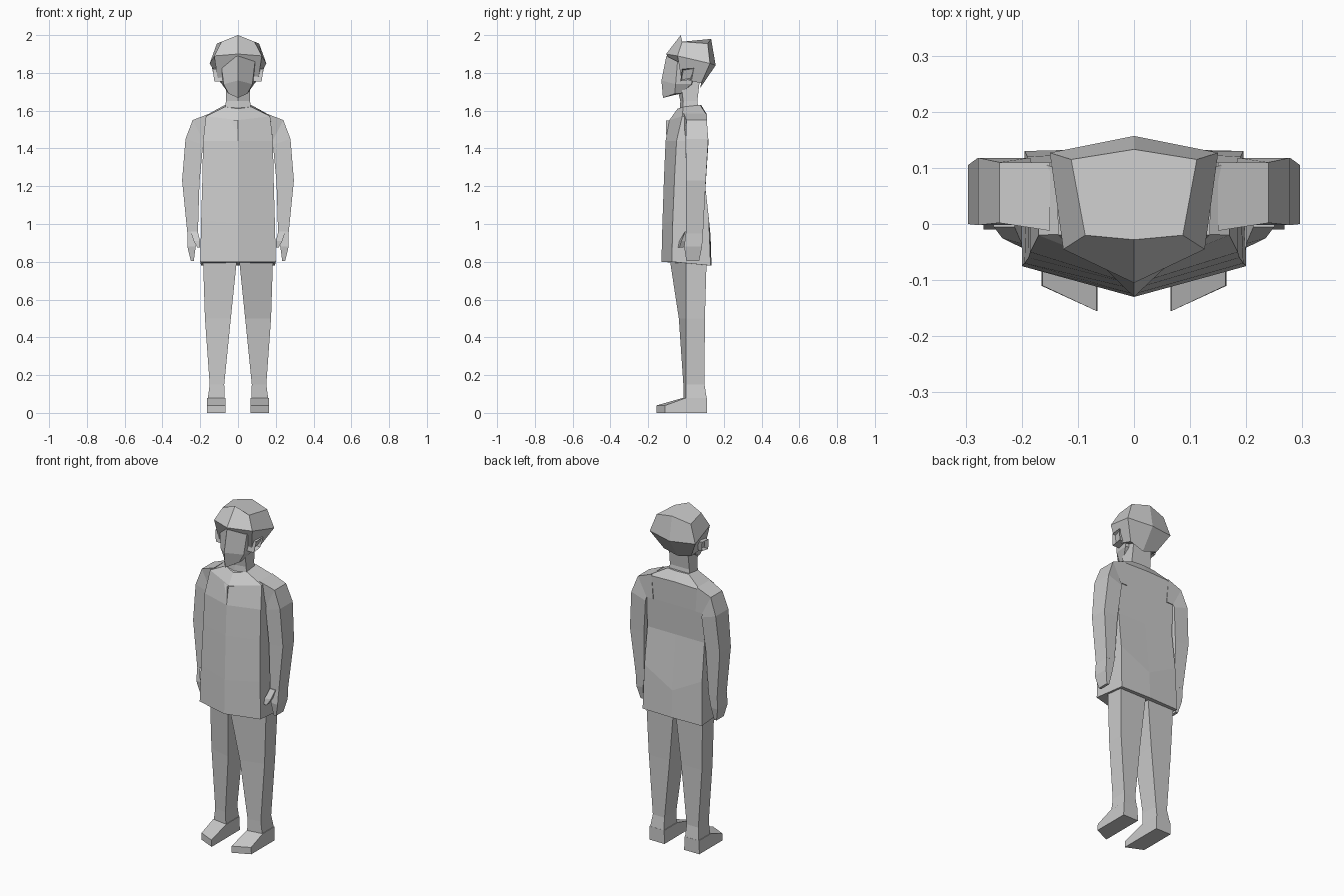
import bpy
import bmesh
from mathutils import Vector

default_cube = bpy.data.objects.get("Cube")
if default_cube:
    bpy.data.objects.remove(default_cube, do_unlink=True)

# Single plain clay colour
clay = bpy.data.materials.new("plain_grey")
clay.use_nodes = True
clay.diffuse_color = (0.6, 0.6, 0.6, 1)
shader = next(n for n in clay.node_tree.nodes if n.type == "BSDF_PRINCIPLED")
shader.inputs["Base Color"].default_value = clay.diffuse_color
shader.inputs["Roughness"].default_value = 0.8


def loft(name, rings):
    """Skin a stack of equal-sized point rings and close both ends."""
    bm = bmesh.new()
    loops = [[bm.verts.new(point) for point in ring] for ring in rings]
    count = len(loops[0])
    for lower, upper in zip(loops, loops[1:]):
        for i in range(count):
            j = (i + 1) % count
            bm.faces.new((lower[i], lower[j], upper[j], upper[i]))
    bm.faces.new(loops[0][::-1])
    bm.faces.new(loops[-1])
    bmesh.ops.recalc_face_normals(bm, faces=bm.faces)
    mesh = bpy.data.meshes.new(name)
    bm.to_mesh(mesh)
    bm.free()
    mesh.materials.append(clay)
    part = bpy.data.objects.new(name, mesh)
    bpy.context.collection.objects.link(part)
    return part


def six_sided(front, front_side, back_side, back):
    """Symmetric ring: centre points are (y, z), side points are (x, y, z)."""
    def flip(p):
        return (-p[0], p[1], p[2])
    return [(0, *front), front_side, back_side, (0, *back),
            flip(back_side), flip(front_side)]


def body_ring(z, width, front, corner, back):
    return six_sided((front, z), (width, corner, z), (width, back, z), (back, z))


def box_ring(z, inner, outer, front_inner, front_outer, back):
    return [(inner, front_inner, z), (outer, front_outer, z),
            (outer, back, z), (inner, back, z)]


def limb_section(inner, outer, front, back):
    """Slice of the arm given by two (x, z) points and a depth range."""
    return [(inner[0], front, inner[1]), (outer[0], front, outer[1]),
            (outer[0], back, outer[1]), (inner[0], back, inner[1])]


def pair(name, rings):
    """Build a left part and its mirrored right twin."""
    loft("left_" + name, rings)
    loft("right_" + name, [[(-x, y, z) for x, y, z in ring] for ring in rings])


# Long tunic, flared at the hem and sloped at the shoulders
loft("tunic", [
    six_sided((-.13, .8), (.2, -.075, .8), (.195, .13, .78), (.135, .78)),
    six_sided((-.125, 1), (.195, -.07, 1.02), (.19, .12, 1.04), (.13, .94)),
    body_ring(1.26, .188, -.116, -.06, .095),
    body_ring(1.44, .185, -.108, -.05, .105),
    six_sided((-.088, 1.55), (.17, -.02, 1.57), (.17, .11, 1.575), (.11, 1.58)),
    six_sided((-.045, 1.61), (.07, -.015, 1.62), (.07, .075, 1.63), (.08, 1.63)),
])

# Arms run outward from the shoulder and then down to the wrist
pair("arm", [
    limb_section((.14, 1.44), (.15, 1.585), -.012, .11),
    limb_section((.183, 1.44), (.24, 1.55), .002, .11),
    limb_section((.185, 1.42), (.278, 1.45), -.002, .118),
    limb_section((.204, 1.22), (.296, 1.23), 0, .105),
    limb_section((.212, .96), (.268, .95), 0, .09),
])

# Hands with a tapered thumb
pair("hand", [
    box_ring(.96, .212, .268, 0, 0, .09),
    box_ring(.88, .224, .268, -.01, -.01, .085),
    box_ring(.805, .234, .25, .002, .002, .07),
])
pair("thumb", [
    box_ring(.96, .213, .25, -.005, -.005, .04),
    box_ring(.91, .2, .235, -.035, -.025, .02),
    box_ring(.875, .2, .215, -.042, -.035, -.015),
])

# Trouser legs, with the inner front edge pushed forward
pair("leg", [
    box_ring(.84, .003, .186, -.09, 0, .11),
    box_ring(.5, .038, .175, -.038, 0, .1),
    box_ring(.15, .073, .15, -.014, 0, .098),
    box_ring(.075, .07, .16, -.014, 0, .11),
])


def foot_slice(y_inner, y_outer, height):
    return [(.065, y_inner, 0), (.165, y_outer, 0),
            (.163, y_outer, height), (.067, y_inner, height)]


# Wedge feet with slanted toes
pair("foot", [
    foot_slice(-.155, -.11, .04),
    foot_slice(-.014, 0, .08),
    foot_slice(.11, .11, .08),
])

# Neck
loft("neck", [
    body_ring(1.58, .072, -.035, -.02, .07),
    body_ring(1.65, .064, -.03, -.015, .06),
    body_ring(1.78, .062, -.06, -.03, .075),
])

# Narrow face wedge, pointed along the centre
loft("face", [
    six_sided((-.122, 1.668), (.05, -.06, 1.69), (.05, -.03, 1.69), (-.02, 1.68)),
    six_sided((-.13, 1.76), (.076, -.055, 1.74), (.085, .03, 1.74), (.04, 1.74)),
    six_sided((-.104, 1.89), (.09, -.045, 1.86), (.1, .04, 1.86), (.05, 1.88)),
])

# Faceted hair shell overhanging the back of the head
loft("hair", [
    six_sided((-.02, 1.78), (.108, -.025, 1.77), (.09, .08, 1.745), (.075, 1.72)),
    six_sided((-.105, 1.9), (.126, -.045, 1.89), (.15, .127, 1.85), (.157, 1.84)),
    six_sided((-.028, 2), (.087, -.02, 1.965), (.112, .115, 1.955), (.133, 1.98)),
])

# Ears with a hollow centre
for side, label in ((1, "left"), (-1, "right")):
    ear = loft(label + "_ear", [
        [(side * (x + lean), y, z) for y, z, lean in (
            (-.03, 1.755, 0), (.03, 1.765, 0), (.042, 1.825, .012), (-.02, 1.82, .01))]
        for x in (.08, .125)
    ])
    bm = bmesh.new()
    bm.from_mesh(ear.data)
    outer = max(bm.faces, key=lambda f: side * f.calc_center_median().x)
    bmesh.ops.inset_individual(bm, faces=[outer], thickness=.012)
    bmesh.ops.translate(bm, verts=outer.verts, vec=Vector((-side * .025, 0, 0)))
    bm.to_mesh(ear.data)
    bm.free()

# Raised triangular collar flap
loft("collar", [
    [(-.04, y, 1.548), (.04, y, 1.548), (0, y - .03, 1.548), (0, y - .03, 1.475)]
    for y in (-.075, -.055)
])
